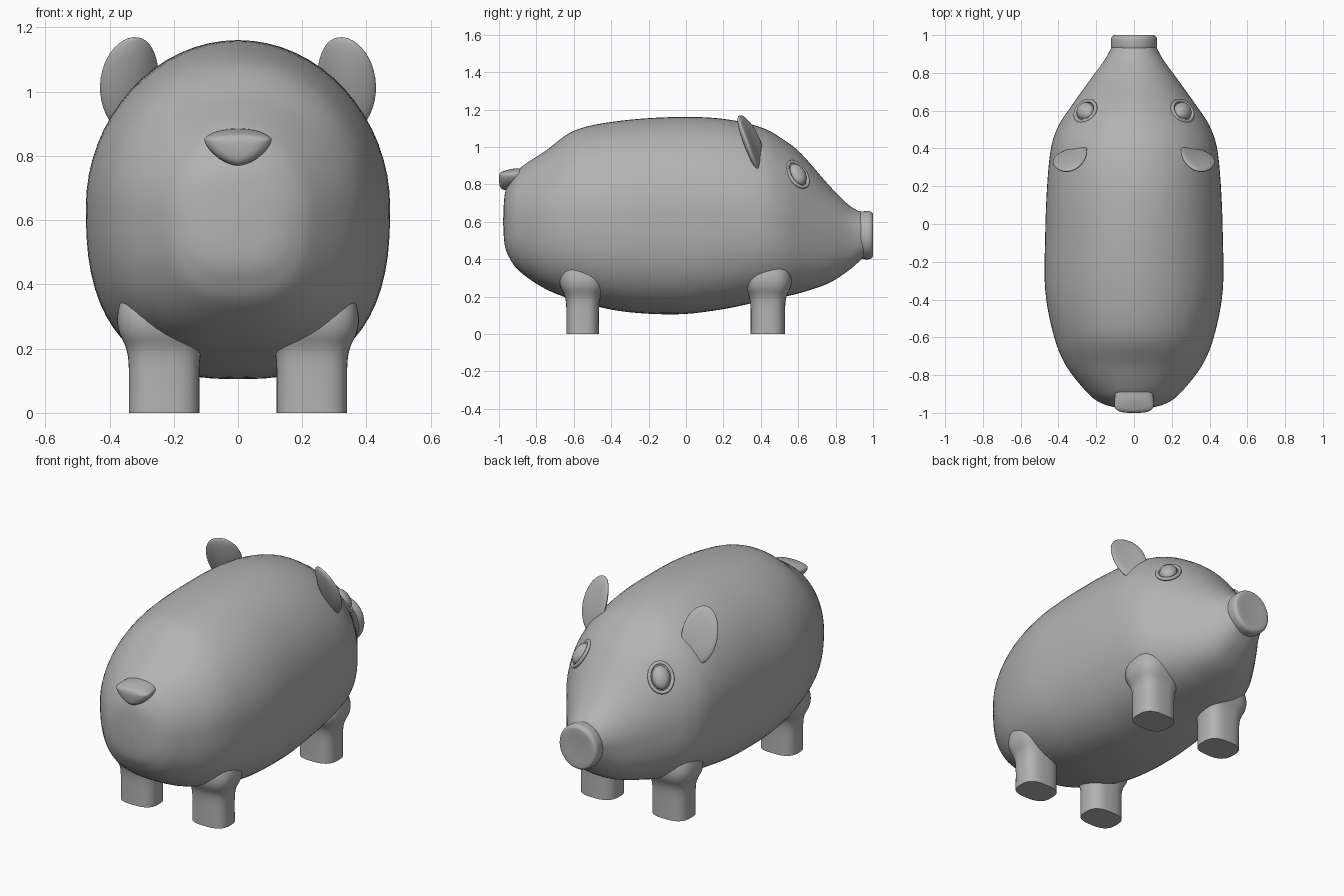
import bpy, bmesh
from math import cos, sin, pi
from mathutils import Vector, Matrix

cube = bpy.data.objects.get("Cube")
if cube:
    bpy.data.objects.remove(cube, do_unlink=True)

grey = bpy.data.materials.new("plain grey")
grey.use_nodes = True
COLOUR = (0.45, 0.45, 0.45, 1)
grey.diffuse_color = COLOUR
grey.node_tree.nodes["Principled BSDF"].inputs["Base Color"].default_value = COLOUR


def finish(name, bm):
    bmesh.ops.recalc_face_normals(bm, faces=bm.faces)
    mesh = bpy.data.meshes.new(name)
    bm.to_mesh(mesh)
    bm.free()
    mesh.materials.append(grey)
    obj = bpy.data.objects.new(name, mesh)
    bpy.context.collection.objects.link(obj)
    bpy.ops.object.select_all(action="DESELECT")
    obj.select_set(True)
    bpy.context.view_layer.objects.active = obj
    bpy.ops.object.shade_smooth_by_angle(angle=0.8)
    return obj


def spline(points, steps):
    """Smooth curve through all the given stations."""
    pts = [points[0]] + list(points) + [points[-1]]
    out = []
    for a, b, c, d in zip(pts, pts[1:], pts[2:], pts[3:]):
        for k in range(steps):
            t = k / steps
            out.append([q + t / 2 * (r - p + t * (2 * p - 5 * q + 4 * r - s
                        + t * (3 * (q - r) + s - p)))
                        for p, q, r, s in zip(a, b, c, d)])
    return out + [list(points[-1])]


def loft(name, rings):
    bm = bmesh.new()
    loops = [[bm.verts.new(p) for p in ring] for ring in rings]
    n = len(loops[0])
    for lower, upper in zip(loops, loops[1:]):
        for i in range(n):
            j = (i + 1) % n
            bm.faces.new((lower[i], lower[j], upper[j], upper[i]))
    bm.faces.new(loops[0])
    bm.faces.new(loops[-1])
    return finish(name, bm)


def power(v, n):
    return abs(v) ** (2 / n) * (1 if v >= 0 else -1)


def section(station, low):
    """Upright oval: round above its widest height, exponent `low` below."""
    y, w, top, bottom, mid = station
    ring = []
    for i in range(64):
        c, s = cos(i * pi / 32), sin(i * pi / 32)
        n = 2 if s >= 0 else low
        h = top - mid if s >= 0 else mid - bottom
        ring.append((max(w, 0.001) * power(c, n), y, mid + max(h, 0.001) * power(s, n)))
    return ring


# Body and head: y, half width, top, bottom, height of widest point
body = [
    (-0.978, 0.00, 0.60, 0.60, 0.60),
    (-0.970, 0.10, 0.74, 0.48, 0.60),
    (-0.945, 0.18, 0.81, 0.41, 0.61),
    (-0.89, 0.25, 0.885, 0.335, 0.62),
    (-0.75, 0.36, 0.98, 0.24, 0.63),
    (-0.59, 0.425, 1.09, 0.18, 0.63),
    (-0.35, 0.47, 1.14, 0.122, 0.64),
    (-0.05, 0.47, 1.16, 0.105, 0.64),
    (0.20, 0.46, 1.15, 0.133, 0.64),
    (0.40, 0.44, 1.105, 0.175, 0.63),
    (0.52, 0.40, 1.04, 0.198, 0.60),
    (0.62, 0.335, 0.96, 0.222, 0.57),
    (0.76, 0.235, 0.80, 0.27, 0.54),
    (0.87, 0.155, 0.69, 0.34, 0.53),
    (0.95, 0.112, 0.645, 0.41, 0.53),
]
loft("body", [section(s, 2.6) for s in spline(body, 6)])

# Snout disc
snout = [(0.90, 0.10), (0.925, 0.117), (0.95, 0.122), (0.98, 0.122),
         (0.994, 0.115), (1.0, 0.10), (0.998, 0.04)]
loft("snout", [section((y, r, 0.528 + r * 1.05, 0.528 - r * 1.05, 0.528), 2)
               for y, r in spline(snout, 4)])

# Tail flap
tail = [
    (-1.0, 0.03, 0.845, 0.82, 0.835),
    (-0.993, 0.075, 0.862, 0.785, 0.845),
    (-0.97, 0.102, 0.873, 0.77, 0.85),
    (-0.92, 0.102, 0.884, 0.775, 0.85),
    (-0.84, 0.09, 0.886, 0.79, 0.85),
]
loft("tail", [section(s, 1.6) for s in spline(tail, 5)])

# Legs: height and outward flare, buried in the body at the top
flare = [(0, 0), (0.14, 0), (0.2, 0.008), (0.25, 0.03), (0.3, 0.036),
         (0.36, 0.02), (0.42, -0.03)]


def leg(name, x, y, depth):
    rings = []
    for z, g in spline(flare, 4):
        rings.append([(x + (0.11 + g) * power(cos(i * pi / 20), 2.8),
                       y + (depth + g) * power(sin(i * pi / 20), 2.8), z)
                      for i in range(40)])
    loft(name, rings)


def frame(origin, across, up):
    """Placement matrix with x across, y up and z outward."""
    up = Vector(up).normalized()
    out = Vector(across).cross(up).normalized()
    m = Matrix((up.cross(out), up, out)).transposed().to_4x4()
    return Matrix.Translation(origin) @ m


def ellipsoid(name, matrix, size, cup=0):
    bm = bmesh.new()
    bmesh.ops.create_uvsphere(bm, u_segments=40, v_segments=24, radius=1)
    for v in bm.verts:
        p = v.co
        v.co = (p.x * size[0], p.y * size[1], p.z * size[2] + cup * (p.x ** 2 - 0.5))
    bm.transform(matrix)
    finish(name, bm)


def ring(name, matrix, rx, ry, tube):
    bm = bmesh.new()
    grid = [[bm.verts.new(((rx + tube * cos(b)) * cos(a), (ry + tube * cos(b)) * sin(a),
                           tube * sin(b)))
             for b in (j * pi / 6 for j in range(12))]
            for a in (i * pi / 24 for i in range(48))]
    for i in range(48):
        for j in range(12):
            k, m = (i + 1) % 48, (j + 1) % 12
            bm.faces.new((grid[i][j], grid[k][j], grid[k][m], grid[i][m]))
    bm.transform(matrix)
    finish(name, bm)


for side, s in (("left", 1), ("right", -1)):
    leg(side + "_front_leg", s * 0.23, 0.4375, 0.0925)
    leg(side + "_back_leg", s * 0.23, -0.5525, 0.0875)
    # Leaning leaf-shaped ear, cupped towards the face
    ear = frame((s * 0.335, 0.35, 1.025), (-0.92, s * 0.38, 0), (-s * 0.03, -0.35, 0.93))
    ellipsoid(side + "_ear", ear, (0.097, 0.158, 0.026), 0.02)
    # Eye ball with a raised rim
    normal = Vector((s * 0.62, 0.55, 0.55)).normalized()
    up = Vector((0, 0, 1)) - normal * normal.z
    eye = frame((s * 0.257, 0.597, 0.853), up.cross(normal), up)
    ellipsoid(side + "_eye", eye, (0.048, 0.064, 0.036))
    ring(side + "_eye_rim", eye, 0.062, 0.08, 0.010)
